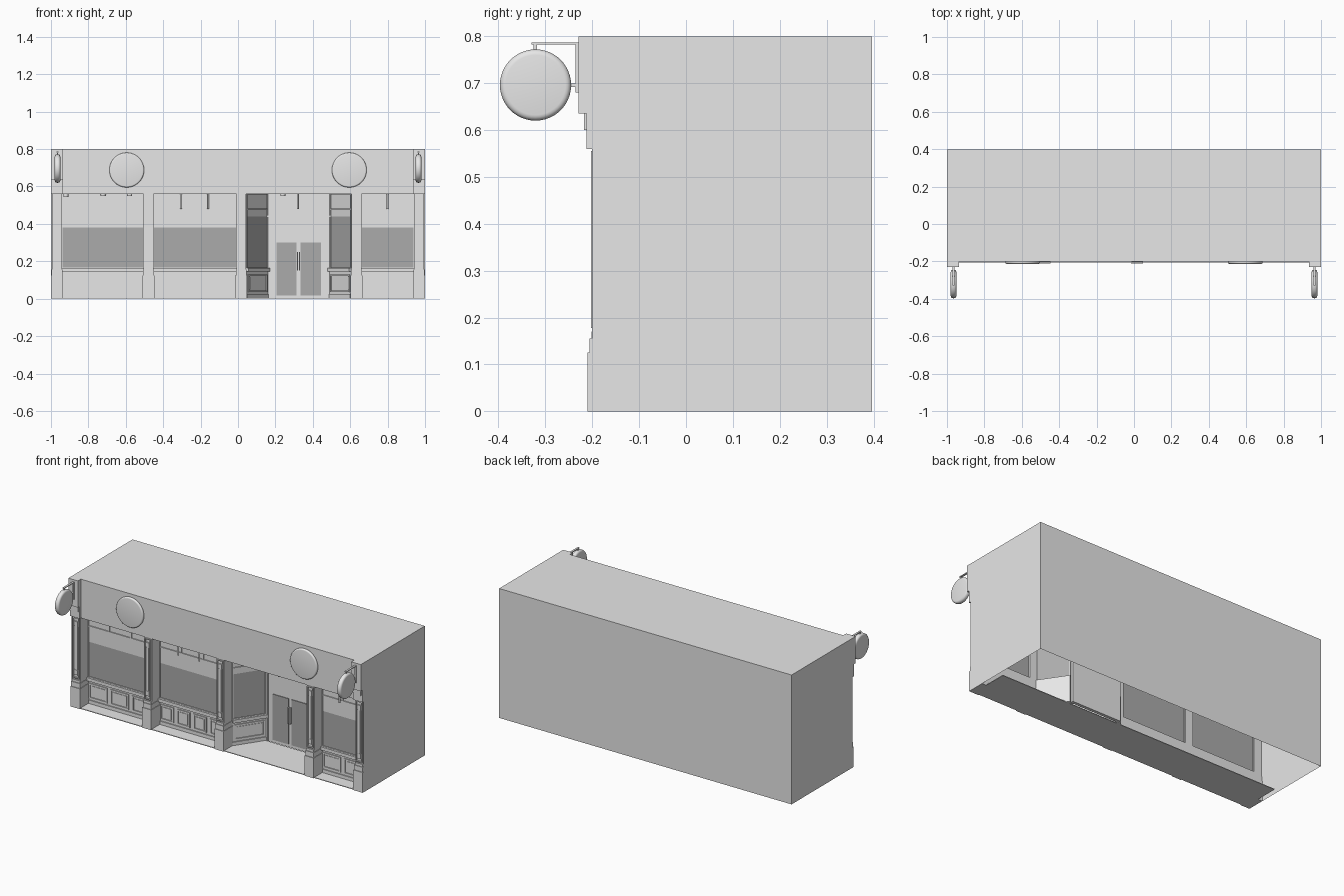
import bpy, bmesh, math
from mathutils import Matrix, Vector

if "Cube" in bpy.data.objects:
    bpy.data.objects.remove(bpy.data.objects["Cube"], do_unlink=True)


def make_material(name, value):
    m = bpy.data.materials.new(name)
    m.use_nodes = True
    colour = (value, value, value, 1)
    m.diffuse_color = colour
    m.node_tree.nodes["Principled BSDF"].inputs["Base Color"].default_value = colour
    return m


MATS = [make_material("light grey", 0.8), make_material("window grey", 0.41)]
LIGHT, DARK = 0, 1


def add_box(bm, x0, x1, y0, y1, z0, z1, mat=LIGHT):
    place = Matrix.Translation(((x0 + x1) / 2, (y0 + y1) / 2, (z0 + z1) / 2))
    size = Matrix.Diagonal((x1 - x0, y1 - y0, z1 - z0, 1))
    verts = bmesh.ops.create_cube(bm, size=1, matrix=place @ size)["verts"]
    for f in {f for v in verts for f in v.link_faces}:
        f.material_index = mat


def add_frame(bm, x0, x1, y0, y1, z0, z1, w):
    add_box(bm, x0, x1, y0, y1, z0, z0 + w)
    add_box(bm, x0, x1, y0, y1, z1 - w, z1)
    add_box(bm, x0, x0 + w, y0, y1, z0 + w, z1 - w)
    add_box(bm, x1 - w, x1, y0, y1, z0 + w, z1 - w)


def finish(name, bm, matrix=Matrix()):
    mesh = bpy.data.meshes.new(name)
    bm.to_mesh(mesh)
    bm.free()
    for m in MATS:
        mesh.materials.append(m)
    ob = bpy.data.objects.new(name, mesh)
    ob.matrix_world = matrix
    bpy.context.collection.objects.link(ob)
    return ob


# Building shell, open underneath and at the shopfront
bm = bmesh.new()
add_box(bm, -1, 1, -0.2, 0.397, 0, 0.8)
open_faces = [f for f in bm.faces if f.normal.z < -0.5 or f.normal.y < -0.5]
bmesh.ops.delete(bm, geom=open_faces, context="FACES")
finish("building_shell", bm)

# Fascia with its soffit, and the pavement slab
bm = bmesh.new()
add_box(bm, -0.99, 0.99, -0.2, 0.06, 0.56, 0.8)
finish("fascia", bm)
bm = bmesh.new()
add_box(bm, -0.97, 0.97, -0.205, 0.04, 0, 0.004)
finish("floor_slab", bm)


# Window bay: panelled stall riser, sill, tinted pane, clear pane and transom
def window_bay(name, start, end, panels, pane_top, transoms):
    a, b = Vector((*start, 0)), Vector((*end, 0))
    run = b - a
    length = run.length
    bm = bmesh.new()
    add_box(bm, 0, length, 0, 0.02, 0, 0.15)
    add_box(bm, 0, length, -0.006, 0.01, 0, 0.025)
    add_box(bm, 0, length, -0.014, 0.02, 0.145, 0.165)
    pitch = length / panels
    for i in range(panels):
        left, right = i * pitch + 0.012, (i + 1) * pitch - 0.012
        add_frame(bm, left, right, -0.006, 0.004, 0.036, 0.13, 0.008)
        add_box(bm, left + 0.016, right - 0.016, -0.003, 0.004, 0.05, 0.115)
    add_box(bm, 0, length, 0.004, 0.012, 0.16, pane_top, DARK)
    add_box(bm, 0, length, 0.004, 0.012, pane_top, 0.565)
    add_frame(bm, 0, length, -0.002, 0.014, 0.16, 0.565, 0.007)
    add_box(bm, 0, length, -0.002, 0.012, 0.475, 0.482)
    for i in range(1, transoms):
        x = i * length / transoms
        add_box(bm, x - 0.004, x + 0.004, -0.002, 0.012, 0.482, 0.56)
    angle = math.atan2(run.y, run.x)
    finish(name, bm, Matrix.Translation(a) @ Matrix.Rotation(angle, 4, "Z"))


FRONT, BACK = -0.12, 0.05
window_bay("window_bay_right", (-0.945, FRONT), (-0.5, FRONT), 3, 0.38, 3)
window_bay("window_bay_middle", (-0.455, FRONT), (-0.005, FRONT), 4, 0.38, 3)
window_bay("porch_window_right", (0.045, FRONT), (0.16, BACK), 1, 0.44, 1)
window_bay("porch_window_left", (0.49, BACK), (0.605, FRONT), 1, 0.44, 1)
window_bay("window_bay_left", (0.655, FRONT), (0.945, FRONT), 2, 0.38, 2)

# Double door with overlight
bm = bmesh.new()
add_box(bm, 0.155, 0.495, BACK, BACK + 0.02, 0, 0.565)
add_box(bm, 0.155, 0.495, BACK - 0.008, BACK, 0.436, 0.446)
for x in (0.16, 0.478):
    add_box(bm, x, x + 0.012, BACK - 0.006, BACK, 0, 0.436)
for x in (0.205, 0.335):
    add_box(bm, x, x + 0.108, BACK - 0.004, BACK, 0.018, 0.3, DARK)
for x in (0.316, 0.327):
    add_box(bm, x, x + 0.005, BACK - 0.018, BACK, 0.15, 0.25)
finish("double_door", bm)


# Pilasters: plinth, moulded cap and shaft with a raised frame
def pilaster(name, x0, x1):
    bm = bmesh.new()
    add_box(bm, x0, x1, -0.21, FRONT + 0.02, 0, 0.125)
    add_box(bm, x0 + 0.003, x1 - 0.003, -0.206, FRONT + 0.02, 0.125, 0.155)
    add_box(bm, x0 + 0.006, x1 - 0.006, -0.202, FRONT + 0.02, 0.155, 0.17)
    add_box(bm, x0 + 0.006, x1 - 0.006, -0.195, FRONT + 0.02, 0.17, 0.56)
    add_frame(bm, x0 + 0.01, x1 - 0.01, -0.203, -0.194, 0.178, 0.555, 0.006)
    add_box(bm, x0 + 0.024, x1 - 0.024, -0.2, -0.194, 0.2, 0.53)
    for z in (0.2, 0.5):
        add_box(bm, x0 + 0.02, x1 - 0.02, -0.202, -0.194, z, z + 0.03)
    return finish(name, bm)


for label, x0, x1 in (("right_end", -1, -0.935), ("right", -0.51, -0.447),
                      ("porch_right", -0.015, 0.048), ("porch_left", 0.602, 0.665),
                      ("left_end", 0.935, 1)):
    pilaster("pilaster_" + label, x0, x1)


# Round signs: softly edged discs
def disc(name, centre, radius, depth, soft, rotation):
    bm = bmesh.new()
    bmesh.ops.create_cone(bm, cap_ends=True, segments=48, radius1=radius,
                          radius2=radius, depth=depth)
    rims = [e for e in bm.edges if abs(e.verts[0].co.z - e.verts[1].co.z) < 1e-5]
    bmesh.ops.bevel(bm, geom=rims, offset=soft, segments=4, profile=0.5, affect="EDGES")
    for f in bm.faces:
        f.smooth = True
    finish(name, bm, Matrix.Translation(centre) @ rotation)


FACE_FRONT = Matrix.Rotation(math.pi / 2, 4, "X")
FACE_SIDE = Matrix.Rotation(math.pi / 2, 4, "Y")
for side, s in (("left", 1), ("right", -1)):
    disc("fascia_disc_" + side, (s * 0.595, -0.204, 0.688), 0.093, 0.018, 0.008, FACE_FRONT)
    disc("hanging_sign_" + side, (s * 0.965, -0.321, 0.696), 0.076, 0.03, 0.012, FACE_SIDE)

    # End corbels above the outer pilasters
    bm = bmesh.new()
    lo, hi = sorted((s * 0.935, s))
    add_box(bm, lo, hi, -0.212, -0.19, 0.56, 0.635)
    add_box(bm, lo, hi, -0.229, -0.19, 0.635, 0.8)
    add_box(bm, lo + 0.008, hi - 0.008, -0.218, -0.2, 0.6, 0.635)
    finish("end_corbel_" + side, bm)

    # Sign bracket
    bm = bmesh.new()
    x = s * 0.965
    add_box(bm, x - 0.006, x + 0.006, -0.33, -0.228, 0.782, 0.787)
    add_box(bm, x - 0.006, x + 0.006, -0.236, -0.228, 0.68, 0.787)
    add_box(bm, x - 0.003, x + 0.003, -0.325, -0.318, 0.765, 0.783)
    add_box(bm, x - 0.003, x + 0.003, -0.25, -0.228, 0.692, 0.699)
    finish("sign_bracket_" + side, bm)

# Pendant lamps and small ceiling spots under the soffit
for i, (x, y, drop) in enumerate(((-0.305, -0.15, 0.08), (-0.16, -0.15, 0.08),
                                  (0.32, -0.06, 0.08), (0.8, -0.15, 0.08),
                                  (-0.92, -0.15, 0.015), (-0.72, -0.15, 0.012),
                                  (-0.58, -0.15, 0.012), (0.24, -0.06, 0.012))):
    bm = bmesh.new()
    r = 0.005 if drop > 0.05 else 0.014
    bmesh.ops.create_cone(bm, cap_ends=True, segments=12, radius1=r, radius2=r, depth=drop)
    finish("soffit_lamp_%d" % (i + 1), bm, Matrix.Translation((x, y, 0.56 - drop / 2)))
